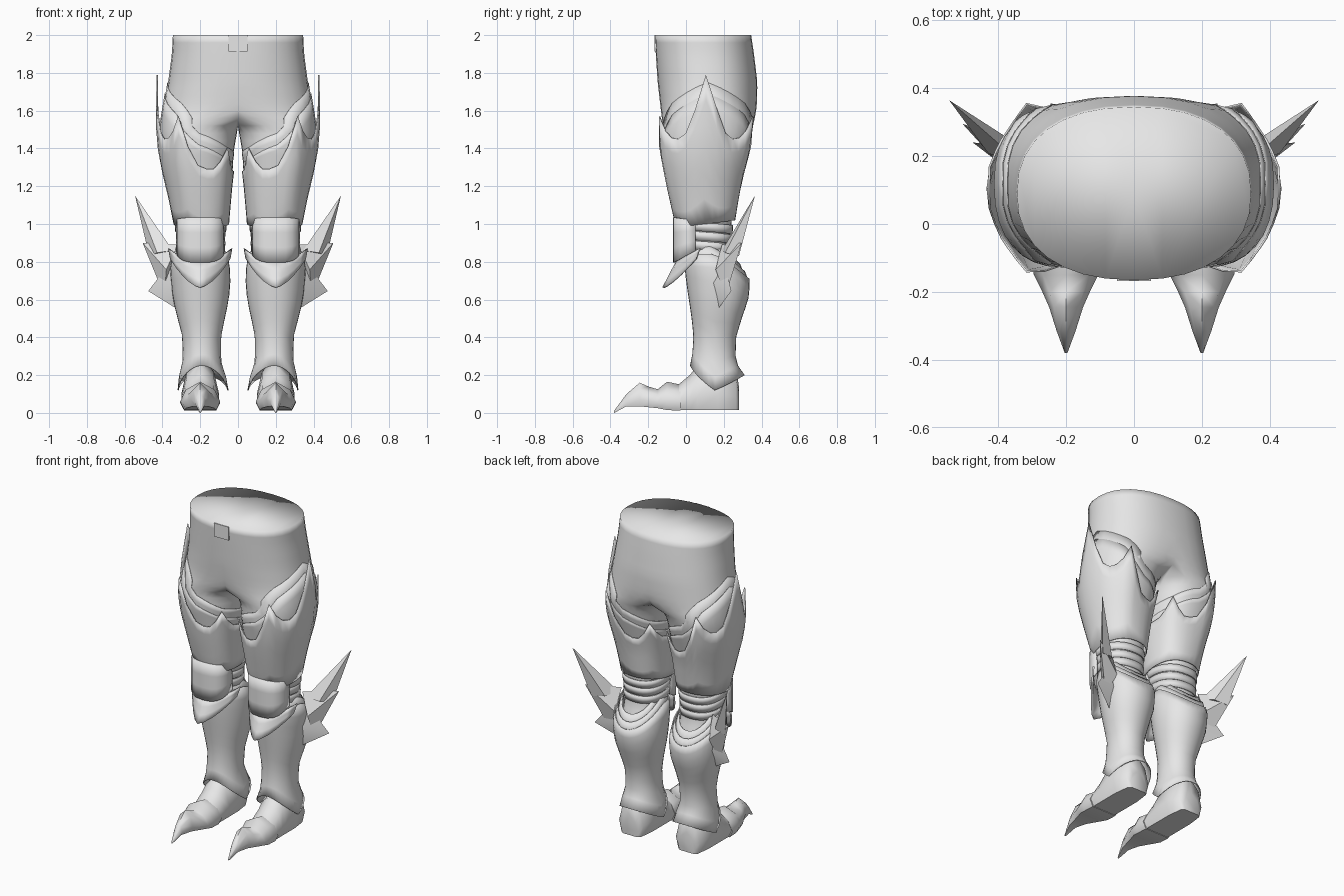
import bpy, bmesh, math
from mathutils import Vector

if "Cube" in bpy.data.objects:
    bpy.data.objects.remove(bpy.data.objects["Cube"])

mat = bpy.data.materials.new("plain grey")
mat.diffuse_color = (0.8, 0.8, 0.8, 1)
mat.use_nodes = True
mat.node_tree.nodes["Principled BSDF"].inputs["Base Color"].default_value = mat.diffuse_color


def finish(name, bm, mirror=True, thick=0.0, angle=50):
    """Turn a bmesh into a smooth, optionally thickened and mirrored object."""
    bmesh.ops.remove_doubles(bm, verts=bm.verts, dist=0.0005)
    bmesh.ops.recalc_face_normals(bm, faces=bm.faces)
    me = bpy.data.meshes.new(name)
    bm.to_mesh(me)
    bm.free()
    me.materials.append(mat)
    ob = bpy.data.objects.new(name, me)
    bpy.context.collection.objects.link(ob)
    if thick:
        s = ob.modifiers.new("Thickness", 'SOLIDIFY')
        s.thickness, s.offset = thick, -1
    if mirror:
        m = ob.modifiers.new("Mirror", 'MIRROR')
        m.use_clip = True
        m.merge_threshold = 0.0005
    bpy.ops.object.select_all(action='DESELECT')
    ob.select_set(True)
    bpy.context.view_layer.objects.active = ob
    bpy.ops.object.shade_smooth_by_angle(angle=math.radians(angle))
    return ob


def extents(rows, z):
    """Interpolate x0, x1, y0, y1 of a limb profile (rows run downwards)."""
    if z >= rows[0][0]:
        return rows[0][1:]
    for a, b in zip(rows, rows[1:]):
        if z >= b[0]:
            t = (a[0] - z) / (a[0] - b[0])
            return [p + (q - p) * t for p, q in zip(a[1:], b[1:])]
    return rows[-1][1:]


def sleeve(name, rows, top, bottom, levels, n=32, grow=0.0, power=2.3, thick=0.006,
           cap=False, bulge=None, angle=50):
    """Tube following a profile, with hems given as functions of the angle (0 outer, -90 front)."""
    bm = bmesh.new()
    rings = []
    for k in range(levels + 1):
        ring = []
        for i in range(n):
            a = 2 * math.pi * i / n
            z = top(a) + (bottom(a) - top(a)) * k / levels
            x0, x1, y0, y1 = extents(rows, z)
            c, s = math.cos(a), math.sin(a)
            g = grow + (bulge(a) * (1 - k / levels) if bulge else 0)
            cx, rx = (x0 + x1) / 2, (x1 - x0) / 2 + g
            x = cx + rx * math.copysign(abs(c) ** (2 / power), c)
            sy = math.copysign(abs(s) ** (2 / power), s)
            if x < 1e-4:  # stop at the centre plane
                x = 0
                if abs(s) > .01:
                    sy = math.copysign((1 - min(1, abs(cx / rx)) ** power) ** (1 / power), s)
            ring.append(bm.verts.new((x, (y0 + y1) / 2 + ((y1 - y0) / 2 + g) * sy, z)))
        rings.append(ring)
    for r, q in zip(rings, rings[1:]):
        for i in range(n):
            f = (r[i], r[(i + 1) % n], q[(i + 1) % n], q[i])
            if any(v.co.x > 1e-4 for v in f):
                bm.faces.new(f)
    if cap:
        bm.faces.new(rings[0])
        bm.faces.new(rings[-1])
    return finish(name, bm, thick=thick, angle=angle)


def plate(name, f, nu=10, nv=3):
    """Curved plate from a function of u in -1..1 and v in 0..1."""
    bm = bmesh.new()
    g = [[bm.verts.new(f(-1 + 2 * i / nu, j / nv)) for i in range(nu + 1)] for j in range(nv + 1)]
    for j in range(nv):
        for i in range(nu):
            bm.faces.new((g[j][i], g[j][i + 1], g[j + 1][i + 1], g[j + 1][i]))
    return finish(name, bm, thick=0.01)


def const(z):
    return lambda a: z


def hem(table, drop=0):
    """Values listed evenly from outer to inner side, same at front and back."""
    k = len(table) - 1

    def f(a):
        t = math.acos(max(-1, min(1, math.cos(a)))) / math.pi * k
        i = min(int(t + 1e-4), k - 1)
        return table[i] + (table[i + 1] - table[i]) * (t - i) - drop
    return f


# trousers: both halves meet on the centre plane and part below the crotch
BODY = [(2.0, -.345, .345, -.165, .345), (1.9, -.35, .35, -.16, .36), (1.75, -.37, .37, -.15, .378),
        (1.62, -.3, .392, -.135, .375), (1.54, -.12, .405, -.125, .36), (1.52, -.02, .405, -.122, .355),
        (1.48, .006, .405, -.12, .345), (1.4, .02, .40, -.12, .325), (1.2, .05, .36, -.08, .265),
        (1.0, .07, .325, -.03, .24), (.85, .08, .315, 0, .23), (.7, .08, .31, .03, .28)]
sleeve("trousers", BODY, const(2.0), const(.72), 32, thick=0, cap=True, angle=100)

# belt buckle
bm = bmesh.new()
bmesh.ops.create_cube(bm, size=1)
for v in bm.verts:
    v.co = (v.co.x * .1, v.co.y * .012 - .162, v.co.z * .085 + 1.957)
finish("buckle", bm, mirror=False)

# two slanted layers under the thigh armour
for i in range(2):
    sleeve("thigh_liner_%d" % (i + 1), BODY, hem([1.75, 1.64, 1.48, 1.41, 1.37], .06 * i),
           const(1.25), 6, grow=.004 + .004 * i, thick=.003)

# thigh armour with a spiked upper hem
THIGH = [(1.8, .0, .42, -.14, .35), (1.55, .004, .43, -.14, .355), (1.4, .008, .42, -.14, .342),
         (1.3, .018, .405, -.122, .315), (1.2, .03, .38, -.103, .29), (1.03, .045, .345, -.065, .262),
         (.95, .05, .335, -.04, .25)]
SPIKES = [1.79, 1.6, 1.48, 1.45, 1.455, 1.49, 1.57, 1.41, 1.31, 1.29, 1.29, 1.33, 1.4, 1.33, 1.29,
          1.28, 1.28]
sleeve("thigh_armour", THIGH, hem(SPIKES), lambda a: 1.0 + .02 * math.sin(a), 6,
       bulge=hem([.01, .004, 0, 0, 0, .006, .02, .006, 0, 0, 0, .004, .01, .004, 0, 0, 0]))

# stacked bands around the knee, slightly lower at the back
for i in range(3):
    z = .86 + .05 * i
    sleeve("knee_band_%d" % (i + 1), BODY, lambda a: z + .046 - .012 * math.sin(a),
           lambda a: z - .012 * math.sin(a), 1, grow=.01 - .003 * (i % 2))


# knee cap plate wrapping round the front
def knee(u, v):
    t = u * math.pi / 2
    s, c = math.sin(t), max(0, math.cos(t))
    top, low = 1.035 - .015 * u * u, .795 + .06 * u * u
    return (.2 + .128 * math.copysign(abs(s) ** .75, s), .05 - .12 * c ** .75, top + (low - top) * v)


plate("knee_plate", knee)


# pointed flare below the knee
def flare(u, v):
    w = abs(u)
    top = Vector((.2 + .17 * u, -.055 + .125 * w * w, .80 + .07 * w ** 2))
    low = Vector((.2 + .16 * u, -.125 + .175 * w ** 1.3, .665 + .15 * w ** 1.7))
    return top.lerp(low, v)


plate("knee_flare", flare)

# shin armour
SHIN = [(.9, .07, .33, .0, .25), (.8, .045, .36, -.01, .30), (.7, .04, .355, .0, .34),
        (.6, .048, .345, .015, .33), (.5, .07, .32, .03, .295), (.4, .09, .293, .04, .265),
        (.27, .09, .293, .03, .262), (.2, .065, .312, .0, .31), (.12, .05, .32, -.02, .325)]


def shin_top(a):
    return .84 - .13 * max(0, math.sin(a)) ** 1.5


def shin_bottom(a):
    s = math.sin(a)
    return .12 + (.08 * s if s > 0 else -.13 * s)


sleeve("shin_armour", SHIN, shin_top, shin_bottom, 10, power=2.1)
for i in range(2):
    sleeve("calf_collar_%d" % (i + 1), SHIN, lambda a: shin_top(a) + .04 + .04 * i,
           lambda a: shin_top(a) - .04 + .04 * i, 2, grow=-.008 - .01 * i, power=2.1)


# winged blades on the outer calf
def shard(bm, a, b, tip, w):
    a, b, tip = Vector(a), Vector(b), Vector(tip)
    n = (b - a).cross(tip - a).normalized() * w
    m = a.lerp(b, .5)
    va, vb, vt, p, q = [bm.verts.new(c) for c in (a, b, tip, m + n, m - n)]
    for f in ((va, p, vt), (p, vb, vt), (vb, q, vt), (q, va, vt), (va, q, vb, p)):
        bm.faces.new(f)


bm = bmesh.new()
shard(bm, (.345, .19, .86), (.47, .28, .83), (.545, .365, 1.15), .035)
shard(bm, (.32, .19, .89), (.39, .21, .62), (.505, .295, .90), .05)
shard(bm, (.31, .19, .86), (.29, .155, .53), (.475, .24, .645), .055)
finish("calf_blades", bm, angle=40)


# shoe and claw-shaped toe cap, lofted along y
def shoe(name, secs):
    bm = bmesh.new()
    shape = ((-.8, 0), (-1, .3), (-.72, .72), (0, 1), (.72, .72), (1, .3), (.8, 0))
    rings = [[bm.verts.new((.2 + w * sx, y, lo + (hi - lo) * sz)) for sx, sz in shape]
             for y, lo, hi, w in secs]
    for r, q in zip(rings, rings[1:]):
        for i in range(7):
            bm.faces.new((r[i], r[(i + 1) % 7], q[(i + 1) % 7], q[i]))
    bm.faces.new(rings[0])
    bm.faces.new(rings[-1])
    finish(name, bm, angle=60)


shoe("shoe", [(.28, .015, .14, .06), (.265, .015, .25, .085), (.17, .015, .3, .1), (.06, .015, .25, .1),
              (.02, .015, .2, .1), (-.04, .015, .15, .1), (-.1, .02, .14, .095)])
shoe("toe_cap", [(-.03, .012, .15, .106), (-.1, .015, .165, .106), (-.15, .025, .125, .095),
                 (-.2, .03, .14, .07), (-.245, .035, .16, .05), (-.315, .035, .1, .028),
                 (-.38, 0, .012, .004)])
